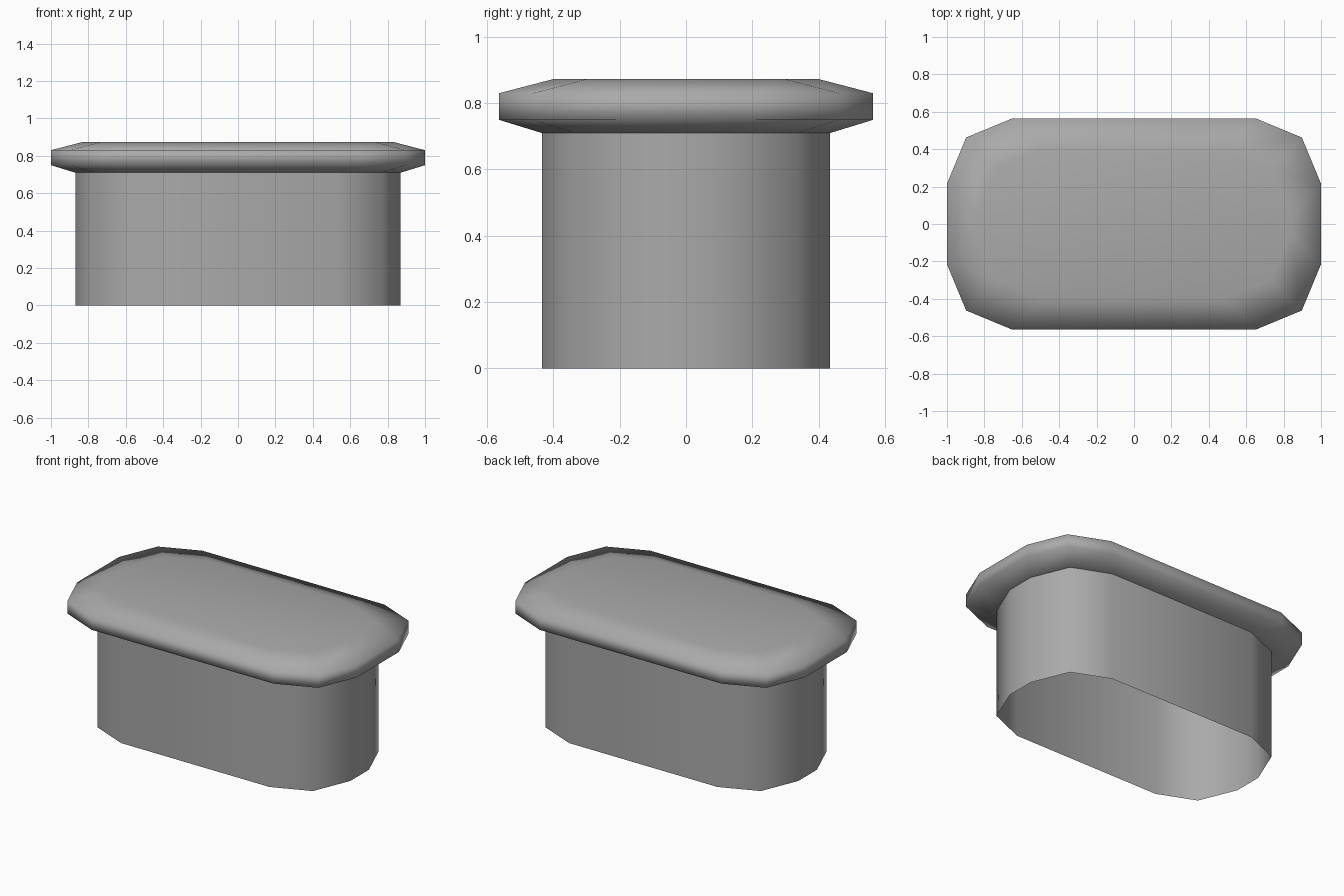
import bpy
import bmesh
from math import cos, sin, pi, radians

old = bpy.data.objects.get("Cube")
if old:
    bpy.data.objects.remove(old, do_unlink=True)

grey = bpy.data.materials.new("plain_grey")
grey.use_nodes = True
colour = (0.4, 0.4, 0.4, 1)
grey.diffuse_color = colour
grey.node_tree.nodes["Principled BSDF"].inputs["Base Color"].default_value = colour


def rounded_ring(half_x, half_y, radius):
    """Rounded rectangle with two segments per corner."""
    points = []
    for quarter, (sx, sy) in enumerate([(1, 1), (-1, 1), (-1, -1), (1, -1)]):
        for step in range(3):
            a = (quarter + step / 2) * pi / 2
            points.append((sx * (half_x - radius) + radius * cos(a),
                           sy * (half_y - radius) + radius * sin(a)))
    return points


def loft(name, sections, close_top):
    """Skin a stack of rings given as (half_x, half_y, radius, z)."""
    bm = bmesh.new()
    rings = [[bm.verts.new((x, y, z)) for x, y in rounded_ring(hx, hy, r)]
             for hx, hy, r, z in sections]
    for low, high in zip(rings, rings[1:]):
        for i in range(len(low)):
            j = (i + 1) % len(low)
            bm.faces.new((low[i], low[j], high[j], high[i]))
    if close_top:
        bm.faces.new(rings[-1])
    mesh = bpy.data.meshes.new(name)
    bm.to_mesh(mesh)
    bm.free()
    mesh.materials.append(grey)
    obj = bpy.data.objects.new(name, mesh)
    bpy.context.collection.objects.link(obj)
    bpy.ops.object.select_all(action="DESELECT")
    obj.select_set(True)
    bpy.context.view_layer.objects.active = obj
    bpy.ops.object.shade_smooth_by_angle(angle=radians(85))
    return obj


# Hollow base wall, open underneath
loft("base_wall", [(0.87, 0.435, 0.34, 0), (0.87, 0.435, 0.34, 0.71)], False)

# Overhanging lid with bevelled underside and top
loft("lid", [(0.87, 0.435, 0.34, 0.71),
             (1.0, 0.565, 0.35, 0.75),
             (1.0, 0.565, 0.35, 0.83),
             (0.835, 0.4, 0.35, 0.873)], True)
